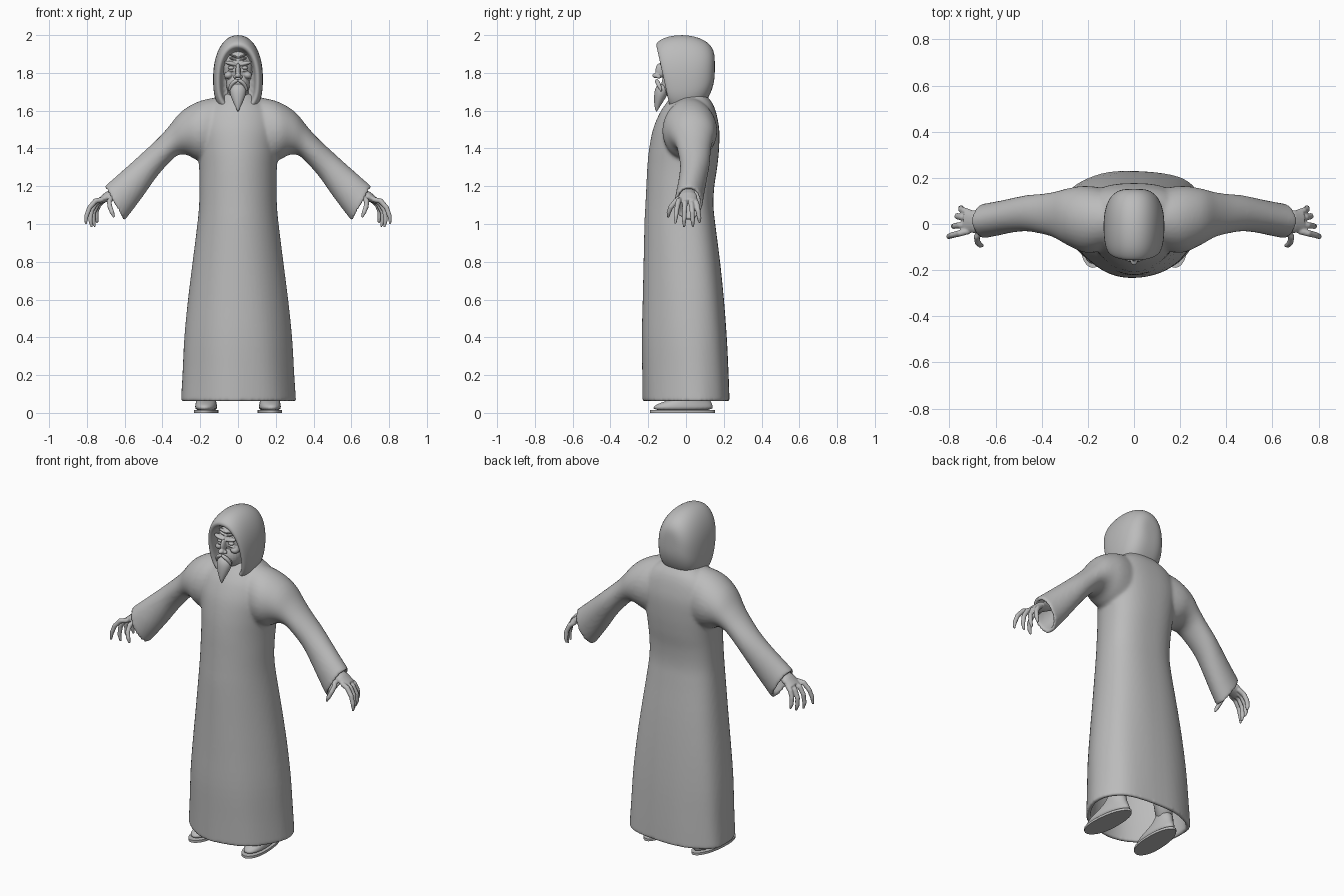
import bpy, bmesh, math
from mathutils import Vector, Matrix

if "Cube" in bpy.data.objects:
    bpy.data.objects.remove(bpy.data.objects["Cube"], do_unlink=True)

GREY = bpy.data.materials.new("plain_grey")
GREY.use_nodes = True
GREY.diffuse_color = (0.5, 0.5, 0.5, 1)
GREY.node_tree.nodes["Principled BSDF"].inputs["Base Color"].default_value = GREY.diffuse_color


def power(v, p):
    return math.copysign(abs(v) ** (2 / p), v)


def angles(n):
    return [2 * math.pi * i / n for i in range(n)]


def spline(rows, steps):
    """Catmull-Rom interpolation of rows of numbers."""
    out = []
    for i in range(len(rows) - 1):
        a, b, c, d = (rows[max(0, min(len(rows) - 1, i + k))] for k in (-1, 0, 1, 2))
        for s in range(steps):
            t = s / steps
            out.append([0.5 * (2 * q + (r - p) * t + (2 * p - 5 * q + 4 * r - u) * t * t
                               + (3 * q - p - 3 * r + u) * t ** 3)
                        for p, q, r, u in zip(a, b, c, d)])
    return out + [list(rows[-1])]


def loft(bm, rings):
    """Skin a list of point rings and cap both ends."""
    vs = [[bm.verts.new(p) for p in ring] for ring in rings]
    n = len(rings[0])
    for lo, hi in zip(vs, vs[1:]):
        for i in range(n):
            bm.faces.new((lo[i], lo[(i + 1) % n], hi[(i + 1) % n], hi[i]))
    bm.faces.new(vs[0])
    bm.faces.new(vs[-1])


def finish(name, bm, subsurf=0, voxel=0, relax=0, sharp=None):
    bmesh.ops.recalc_face_normals(bm, faces=bm.faces[:])
    me = bpy.data.meshes.new(name)
    bm.to_mesh(me)
    bm.free()
    me.materials.append(GREY)
    for p in me.polygons:
        p.use_smooth = True
    if sharp:
        me.set_sharp_from_angle(angle=math.radians(sharp))
    ob = bpy.data.objects.new(name, me)
    bpy.context.collection.objects.link(ob)
    if voxel:
        m = ob.modifiers.new("Blend", 'REMESH')
        m.mode, m.voxel_size, m.use_smooth_shade = 'VOXEL', voxel, True
    if relax:
        m = ob.modifiers.new("Relax", 'SMOOTH')
        m.factor, m.iterations = 0.5, relax
    if subsurf:
        m = ob.modifiers.new("Subdivision", 'SUBSURF')
        m.levels = m.render_levels = subsurf
    return ob


def tube(bm, pts, radii, n=10):
    """Tapered tube; each radius is a pair (in the xz plane, along y)."""
    pts = [Vector(p) for p in pts]
    rings = []
    for i, p in enumerate(pts):
        d = (pts[min(i + 1, len(pts) - 1)] - pts[max(i - 1, 0)]).normalized()
        u = d.cross(Vector((0, 1, 0))).normalized()
        v = d.cross(u)
        ru, rv = radii[i]
        rings.append([p + u * ru * math.cos(a) + v * rv * math.sin(a) for a in angles(n)])
    loft(bm, rings)


def blob(bm, loc, size, tilt=0):
    m = Matrix.Translation(loc) @ Matrix.Rotation(tilt, 4, 'Y') @ Matrix.Diagonal((*size, 1))
    bmesh.ops.create_uvsphere(bm, u_segments=24, v_segments=16, radius=1, matrix=m)


# Robe: hollow gown and two hollow sleeves blended into one cloth
def gown_ring(z, w, yf, yb, inset=0):
    cy = yf + 0.6 * (yb - yf)
    ring = []
    for a in angles(64):
        c, s = math.cos(a), math.sin(a)
        p = 2.5 if s > 0 else 1.95
        fold = 1 + 0.01 * math.cos(7 * a + 2 * z) * max(0, 1 - z)
        depth = (yb - cy if s > 0 else cy - yf) - inset
        ring.append((power(c, p) * (w - inset) * fold, cy + power(s, p) * depth * fold, z))
    return ring


# height, half width, front, back
gown = spline([(.06, .305, -.23, .23), (.2, .296, -.232, .225), (.4, .285, -.235, .215),
               (.6, .265, -.23, .2), (.8, .24, -.225, .18), (1, .215, -.22, .155),
               (1.1, .206, -.215, .145), (1.2, .204, -.21, .15), (1.3, .206, -.205, .165),
               (1.4, .215, -.195, .175), (1.5, .225, -.175, .176), (1.58, .21, -.143, .162),
               (1.63, .17, -.112, .145), (1.66, .13, -.09, .125), (1.69, .1, -.07, .1)], 4)
robe = bmesh.new()
lining = [gown_ring(*r, inset=.024) for r in reversed(gown) if r[0] < .6]
loft(robe, lining + [gown_ring(*r) for r in gown])

# top edge x and z, bottom edge x and z, front, back
sleeve = spline([(.08, 1.675, .1, 1.3, -.11, .15), (.2, 1.652, .21, 1.335, -.125, .165),
                 (.3, 1.595, .27, 1.365, -.093, .155), (.37, 1.512, .315, 1.365, -.06, .14),
                 (.42, 1.457, .36, 1.33, -.045, .132), (.5, 1.382, .43, 1.25, -.032, .125),
                 (.58, 1.31, .49, 1.165, -.038, .11), (.64, 1.257, .545, 1.09, -.05, .098),
                 (.705, 1.2, .603, 1.015, -.062, .087)], 4)


def sleeve_ring(row, side, scale=1):
    xt, zt, xb, zb, yf, yb = row
    c = Vector((xt + xb, yf + yb, zt + zb)) / 2
    h = Vector((xt - xb, 0, zt - zb)) / 2 * scale
    d = Vector((0, (yb - yf) / 2 * scale, 0))
    pts = [c + h * math.cos(a) + d * math.sin(a) for a in angles(32)]
    return [(p.x * side, p.y, p.z) for p in pts]


for side in (1, -1):
    loft(robe, [sleeve_ring(r, side) for r in sleeve]
         + [sleeve_ring(r, side, .8) for r in sleeve[:-12:-1]])
finish("robe", robe, voxel=.0095, relax=6)

# Hood: rings from the back to the rim, then into the opening
hood = bmesh.new()
rings = []
for y, w, zb, zt in [(.153, .03, 1.79, 1.88), (.146, .072, 1.73, 1.925), (.115, .108, 1.655, 1.965),
                     (.06, .129, 1.6, 1.992), (0, .134, 1.58, 2.005), (-.06, .131, 1.58, 1.995),
                     (-.095, .122, 1.59, 1.968), (-.108, .112, 1.6, 1.952), (-.108, .1, 1.61, 1.938),
                     (-.095, .089, 1.62, 1.926), (-.03, .086, 1.63, 1.92)]:
    zw = zb + .45 * (zt - zb)
    slant = .22 * max(0, min(1, (.03 - y) / .125))
    ring = []
    for a in angles(28):
        c, s = math.cos(a), math.sin(a)
        p = 2.15 if s > 0 else 2.7
        z = zw + power(s, p) * (zt - zw if s > 0 else zw - zb)
        ring.append((w * power(c, p), y - slant * (z - 1.72), z))
    rings.append(ring)
loft(hood, rings)
finish("hood", hood, subsurf=2)

# Head: sculpted from overlapping volumes
head = bmesh.new()
blob(head, (0, -.02, 1.83), (.088, .105, .11))
blob(head, (0, -.06, 1.74), (.062, .07, .075))
blob(head, (0, -.02, 1.68), (.06, .06, .1))
blob(head, (0, -.138, 1.812), (.013, .024, .04))
blob(head, (0, -.158, 1.786), (.016, .021, .014))
blob(head, (0, -.135, 1.716), (.024, .018, .008))
for side in (1, -1):
    blob(head, (side * .016, -.145, 1.78), (.011, .014, .01))
    blob(head, (side * .038, -.12, 1.85), (.035, .018, .011), -.25 * side)
    blob(head, (side * .05, -.1, 1.788), (.024, .027, .02), .3 * side)
    blob(head, (side * .037, -.114, 1.81), (.022, .013, .006), .15 * side)
    for z in (1.872, 1.889):
        blob(head, (side * .022, -.112, z), (.026, .014, .005), -.3 * side)
finish("head", head, voxel=.0035, relax=2)

# Beard
beard = bmesh.new()
tube(beard, [(0, -.118, 1.74), (0, -.126, 1.715), (0, -.134, 1.69), (0, -.145, 1.655),
             (0, -.154, 1.62), (0, -.157, 1.595)],
     [(.036, .025), (.045, .036), (.044, .036), (.031, .026), (.014, .014), (.003, .003)], 16)
finish("beard", beard, subsurf=2)

# Parts that come in pairs
fingers = {
    "index_finger": [(.715, -.03, 1.13), (.755, -.04, 1.122), (.787, -.048, 1.085), (.803, -.054, 1.04), (.806, -.056, 1)],
    "middle_finger": [(.715, -.003, 1.13), (.753, -.006, 1.11), (.776, -.008, 1.07), (.782, -.01, 1.02), (.774, -.01, .982)],
    "ring_finger": [(.71, .025, 1.13), (.745, .029, 1.105), (.766, .033, 1.06), (.766, .036, 1.015), (.757, .037, .985)],
    "little_finger": [(.705, .047, 1.13), (.735, .057, 1.105), (.75, .064, 1.07), (.75, .07, 1.03), (.744, .072, 1.005)],
    "thumb": [(.655, -.02, 1.15), (.682, -.055, 1.12), (.678, -.08, 1.09), (.666, -.092, 1.06), (.656, -.094, 1.035)],
}
for side, label in ((1, "left"), (-1, "right")):
    def flip(pts):
        return [(x * side, y, z) for x, y, z in pts]

    # Eyes and moustache
    eye = bmesh.new()
    blob(eye, (side * .036, -.116, 1.827), (.017, .014, .01))
    finish(label + "_eye", eye)
    hair = bmesh.new()
    tube(hair, flip([(-.002, -.155, 1.762), (.022, -.154, 1.755), (.042, -.14, 1.73), (.048, -.13, 1.7)]),
         [(.008, .008), (.012, .013), (.011, .012), (.004, .004)])
    finish(label + "_moustache", hair, subsurf=2)

    # Hand: palm and fingers blended together
    hand = bmesh.new()
    tube(hand, flip([(.53, .025, 1.245), (.6, .012, 1.19), (.65, .01, 1.165), (.69, .01, 1.145), (.735, .01, 1.12)]),
         [(.03, .032), (.028, .032), (.027, .037), (.026, .05), (.015, .045)], 16)
    for pts in fingers.values():
        tube(hand, flip(pts), [(r, r) for r in (.014, .0145, .0135, .012, .006)])
    finish(label + "_hand", hand, voxel=.0045, relax=3)

    # Sole, shoe and leg
    def foot_ring(z, w, length, cy):
        return [(side * (.168 + (w - .006 * math.sin(a)) * math.cos(a) - .06 * length * math.sin(a)),
                 cy + length * power(math.sin(a), 2.3), z) for a in angles(28)]

    sole = bmesh.new()
    loft(sole, [foot_ring(z, .064, .172, -.018) for z in (0, .014)])
    finish(label + "_sole", sole, sharp=40)
    shoe = bmesh.new()
    loft(shoe, [foot_ring(*r) for r in [(.01, .057, .164, -.018), (.035, .058, .16, -.016),
                                        (.055, .054, .135, 0), (.075, .05, .095, .03),
                                        (.1, .047, .062, .055), (.14, .047, .052, .06)]])
    finish(label + "_shoe", shoe, subsurf=1)
    leg = bmesh.new()
    tube(leg, flip([(.165, .06, .11), (.155, .05, .3), (.14, .02, .62)]),
         [(.043, .046), (.058, .062), (.07, .075)], 20)
    finish(label + "_leg", leg)
